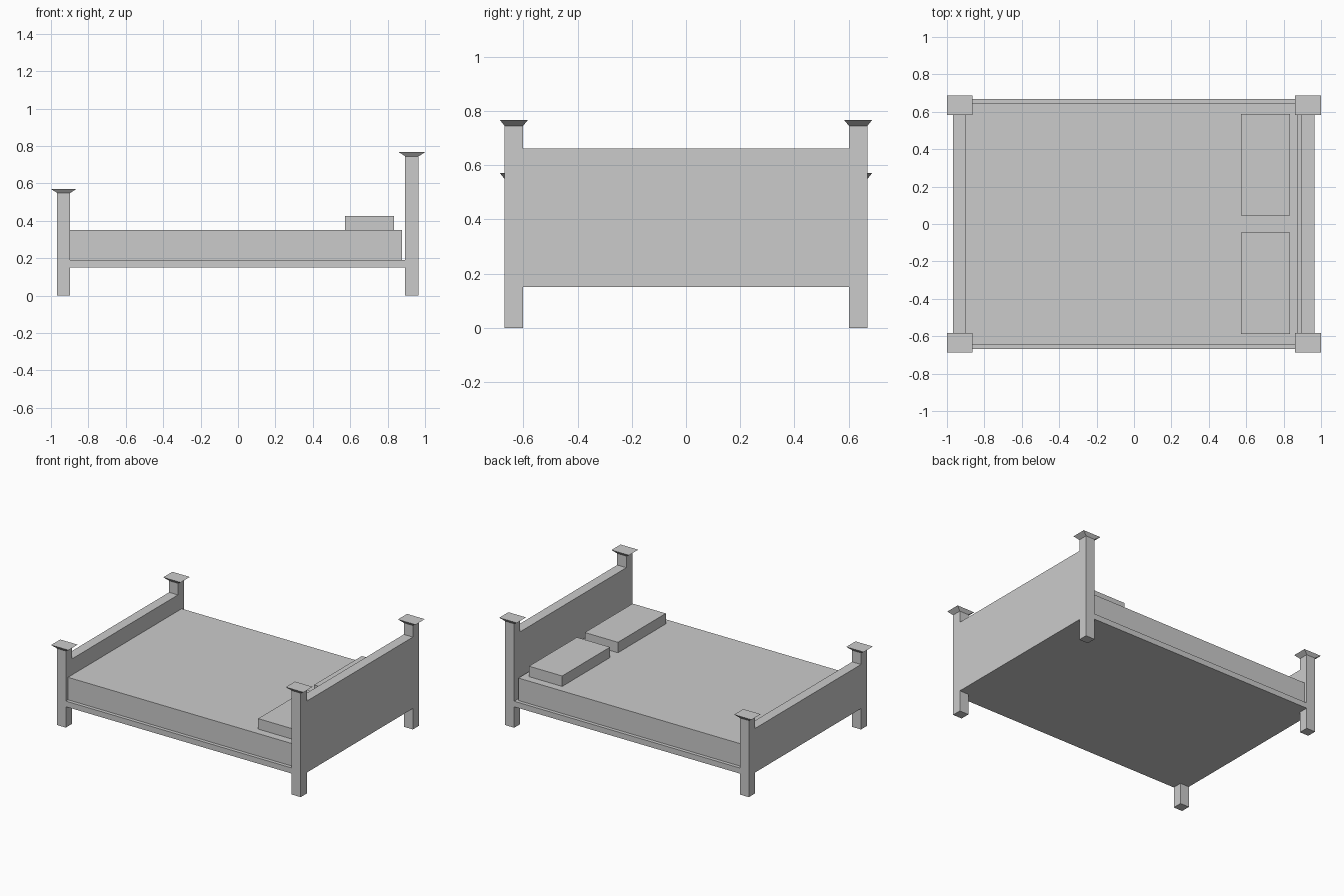
import bpy, bmesh

if "Cube" in bpy.data.objects:
    bpy.data.objects.remove(bpy.data.objects["Cube"])


def prism(name, x, y, z, flare=(0, 0)):
    """Box between (min, max) ranges; flare widens its top on x and y."""
    bm = bmesh.new()
    bmesh.ops.create_cube(bm, size=1)
    for v in bm.verts:
        top = v.co.z > 0
        sx, sy = (1 if v.co.x > 0 else -1), (1 if v.co.y > 0 else -1)
        v.co.x = x[sx > 0] + (sx * flare[0] if top else 0)
        v.co.y = y[sy > 0] + (sy * flare[1] if top else 0)
        v.co.z = z[top]
    mesh = bpy.data.meshes.new(name)
    bm.to_mesh(mesh)
    bm.free()
    ob = bpy.data.objects.new(name, mesh)
    bpy.context.collection.objects.link(ob)
    return ob


POST_IN, POST_OUT = 0.601, 0.669

# Headboard and footboard, each with two capped posts
for end, x, post_top, cap_top, board_top in (
        ("head", (0.894, 0.966), 0.745, 0.767, 0.662),
        ("foot", (-0.967, -0.897), 0.549, 0.571, 0.466)):
    prism(end + "board", x, (-POST_IN, POST_IN), (0.15, board_top))
    for side, y in (("front", (-POST_OUT, -POST_IN)), ("back", (POST_IN, POST_OUT))):
        prism(f"{end}_{side}_post", x, y, (0, post_top))
        prism(f"{end}_{side}_cap", x, y, (post_top, cap_top), flare=(0.034, 0.018))

# Bed base and mattress
prism("bed_base", (-0.897, 0.894), (-POST_OUT, POST_OUT), (0.15, 0.19))
prism("mattress", (-0.897, 0.878), (-0.644, 0.644), (0.19, 0.351))

# Pillows
prism("front_pillow", (0.571, 0.834), (-0.587, -0.045), (0.351, 0.426))
prism("back_pillow", (0.571, 0.834), (0.045, 0.587), (0.351, 0.426))
